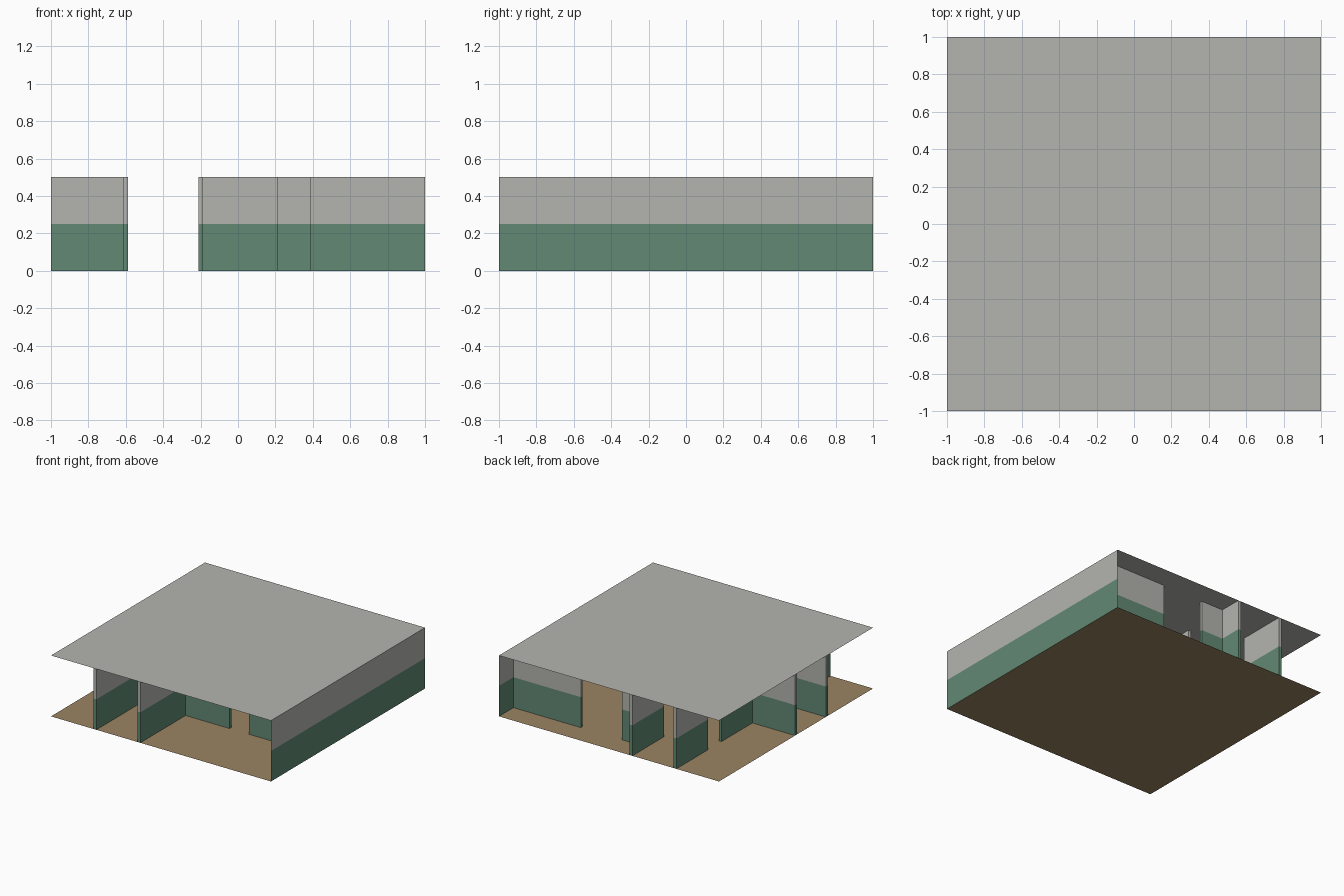
import bpy, bmesh

cube = bpy.data.objects.get("Cube")
if cube:
    bpy.data.objects.remove(cube, do_unlink=True)

HEIGHT = 0.5       # storey height
HALF = 0.0125      # half a wall's thickness
DOOR = 0.0875      # half a doorway's width


def material(name, colour):
    mat = bpy.data.materials.new(name)
    mat.use_nodes = True
    rgba = (*colour, 1)
    mat.diffuse_color = rgba
    mat.node_tree.nodes["Principled BSDF"].inputs["Base Color"].default_value = rgba
    return mat


GREY = material("grey_plaster", (0.456, 0.456, 0.429))
GREEN = material("green_paint", (0.122, 0.25, 0.174))
BROWN = material("brown_floor", (0.332, 0.231, 0.125))


def finish(name, bm, mats):
    mesh = bpy.data.meshes.new(name)
    bm.to_mesh(mesh)
    bm.free()
    for mat in mats:
        mesh.materials.append(mat)
    obj = bpy.data.objects.new(name, mesh)
    bpy.context.collection.objects.link(obj)


def slab(name, z, mat):
    bm = bmesh.new()
    bmesh.ops.create_grid(bm, x_segments=1, y_segments=1, size=1)
    bmesh.ops.translate(bm, verts=bm.verts, vec=(0, 0, z))
    finish(name, bm, [mat])


def paint(bm):
    """Split at half height: green below, grey above."""
    geom = bm.verts[:] + bm.edges[:] + bm.faces[:]
    bmesh.ops.bisect_plane(bm, geom=geom, plane_co=(0, 0, HEIGHT / 2), plane_no=(0, 0, 1))
    for face in bm.faces:
        face.material_index = int(face.calc_center_median().z > HEIGHT / 2)


def wall(name, axis, at, start, end):
    """Upright wall along an axis, open where it meets floor and ceiling."""
    bm = bmesh.new()
    bmesh.ops.create_cube(bm, size=1)
    bm.normal_update()
    hidden = [f for f in bm.faces if abs(f.normal.z) > 0.9]
    bmesh.ops.delete(bm, geom=hidden, context="FACES_ONLY")
    for v in bm.verts:
        along = start if v.co[axis] < 0 else end
        across = at + (HALF if v.co[1 - axis] > 0 else -HALF)
        v.co[axis], v.co[1 - axis] = along, across
        v.co.z = HEIGHT if v.co.z > 0 else 0
    paint(bm)
    finish(name, bm, [GREEN, GREY])


# Floor and ceiling sheets
slab("floor", 0, BROWN)
slab("ceiling", HEIGHT, GREY)

# Thin closed outer wall on the +x side
bm = bmesh.new()
corners = [(1, -1, 0), (1, 1, 0), (1, 1, HEIGHT), (1, -1, HEIGHT)]
bm.faces.new([bm.verts.new(c) for c in corners])
paint(bm)
finish("outer_wall", bm, [GREEN, GREY])

# Walls on both sides of the long hallway, with facing doorways
for side, x in (("right", -0.6), ("left", -0.2)):
    wall(f"{side}_hall_wall_front", 1, x, -1, -0.4 + HALF)
    wall(f"{side}_hall_wall_middle", 1, x, -HALF, 0.5 - DOOR)
    wall(f"{side}_hall_wall_back", 1, x, 0.5 + DOOR, 1)

# Walls of the crossing hallway
wall("right_cross_wall_front", 0, -0.4, -1, -0.6 - HALF)
wall("right_cross_wall_back", 0, 0, -1, -0.6 - HALF)
wall("left_cross_wall_front_inner", 0, -0.4, -0.2 + HALF, 0.3 - DOOR)
wall("left_cross_wall_front_outer", 0, -0.4, 0.3 + DOOR, 1)
wall("left_cross_wall_back", 0, 0, -0.2 + HALF, 1)

# Rear wall of the large room, with a wide opening
wall("rear_wall_inner", 0, 0.8, -0.2 + HALF, HALF)
wall("rear_wall_outer", 0, 0.8, 0.3 + DOOR, 1)
